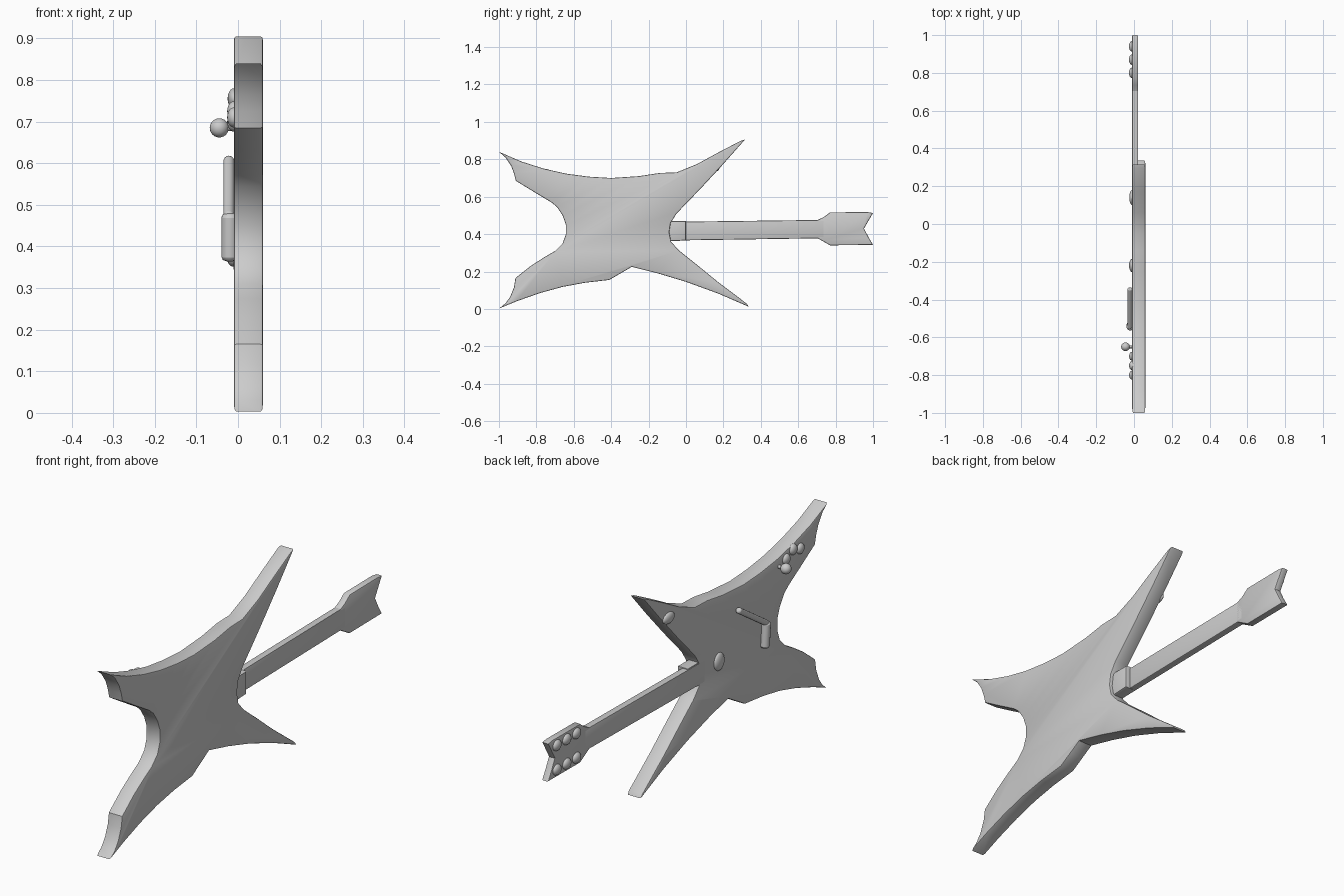
import bpy, bmesh, math
from mathutils import Vector

if "Cube" in bpy.data.objects:
    bpy.data.objects.remove(bpy.data.objects["Cube"])

grey = bpy.data.materials.new("light grey")
grey.diffuse_color = (0.6, 0.6, 0.6, 1)
grey.use_nodes = True
grey.node_tree.nodes["Principled BSDF"].inputs["Base Color"].default_value = grey.diffuse_color


def finish(ob, angle=35):
    ob.data.materials.append(grey)
    bpy.ops.object.select_all(action='DESELECT')
    ob.select_set(True)
    bpy.context.view_layer.objects.active = ob
    bpy.ops.object.shade_smooth_by_angle(angle=math.radians(angle))
    return ob


def plate(name, outline, x0, x1, bevel):
    """Extrude a (y, z) outline along x and round its rims."""
    bm = bmesh.new()
    face = bm.faces.new([bm.verts.new((x0, y, z)) for y, z in outline])
    ext = bmesh.ops.extrude_face_region(bm, geom=[face])
    verts = [v for v in ext['geom'] if isinstance(v, bmesh.types.BMVert)]
    bmesh.ops.translate(bm, verts=verts, vec=(x1 - x0, 0, 0))
    bmesh.ops.recalc_face_normals(bm, faces=bm.faces)
    rims = [e for e in bm.edges if abs(e.verts[0].co.x - e.verts[1].co.x) < 1e-6]
    bmesh.ops.bevel(bm, geom=rims, offset=bevel, segments=2, profile=0.5,
                    affect='EDGES', clamp_overlap=True)
    me = bpy.data.meshes.new(name)
    bm.to_mesh(me)
    bm.free()
    ob = bpy.data.objects.new(name, me)
    bpy.context.collection.objects.link(ob)
    return finish(ob)


def blob(name, loc, size):
    bpy.ops.mesh.primitive_uv_sphere_add(segments=20, ring_count=12, location=loc)
    ob = bpy.context.object
    ob.name = name
    ob.scale = size
    return finish(ob, 60)


def rod(name, a, b, r):
    a, b = Vector(a), Vector(b)
    bpy.ops.mesh.primitive_cylinder_add(vertices=14, radius=r, depth=(b - a).length,
                                        location=(a + b) / 2)
    ob = bpy.context.object
    ob.name = name
    ob.rotation_euler = (b - a).to_track_quat('Z', 'Y').to_euler()
    mod = ob.modifiers.new("round", 'BEVEL')
    mod.width, mod.segments = r * 0.5, 2
    return finish(ob)


# Star-shaped body with four pointed wings
body = [(-1, .84), (-.965, .81), (-.935, .765), (-.92, .725), (-.91, .685),
        (-.82, .63), (-.72, .57), (-.69, .545), (-.66, .50), (-.642, .45), (-.642, .40),
        (-.66, .35), (-.70, .31), (-.76, .275), (-.83, .23), (-.912, .165),
        (-.92, .115), (-.94, .065), (-.965, .03), (-.998, .003),
        (-.90, .043), (-.78, .085), (-.66, .118), (-.54, .14), (-.41, .155),
        (-.35, .19), (-.29, .225), (-.15, .19), (0, .145), (.17, .083), (.335, .012),
        (.325, .028), (.17, .145), (.06, .235), (-.04, .315), (-.08, .36), (-.09, .41), (-.082, .46),
        (-.05, .51), (.08, .645), (.20, .775), (.315, .905), (.295, .9),
        (.17, .835), (.06, .775), (-.05, .73), (-.14, .727), (-.25, .71), (-.40, .70),
        (-.52, .707), (-.64, .723), (-.76, .75), (-.88, .788)]
plate("body", body, -.01, .06, .008)

# Neck, heel and forked headstock
plate("neck", [(-.12, .365), (.74, .378), (.74, .476), (-.12, .465)], -.011, .022, .006)
plate("neck_heel", [(-.12, .36), (0, .366), (0, .47), (-.12, .47)], -.009, .045, .008)
plate("headstock", [(.70, .38), (.735, .36), (.77, .34), (1, .342), (.975, .385),
                    (.952, .43), (.975, .47), (1, .513), (.97, .518), (.77, .516),
                    (.735, .49), (.70, .474)], -.011, .022, .006)

# Tuning pegs along both headstock edges
for z in (.375, .485):
    for y in (.80, .87, .94):
        blob("tuning_peg", (-.01, y, z), (.017, .028, .024))

# Bridge bar and tailpiece
rod("bridge_bar", (-.022, -.34, .61), (-.022, -.55, .47), .013)
rod("tailpiece", (-.02, -.545, .48), (-.02, -.535, .365), .02)

# Pickup, strap button, control knobs
blob("pickup", (-.01, -.22, .42), (.016, .035, .04))
blob("strap_button", (-.01, .14, .755), (.015, .04, .025))
for y, z in ((-.70, .70), (-.75, .725), (-.80, .71)):
    blob("control_knob", (-.01, y, z), (.016, .024, .024))
rod("switch_stem", (-.005, -.65, .685), (-.04, -.65, .685), .008)
blob("switch_ball", (-.045, -.65, .685), (.023, .023, .023))
